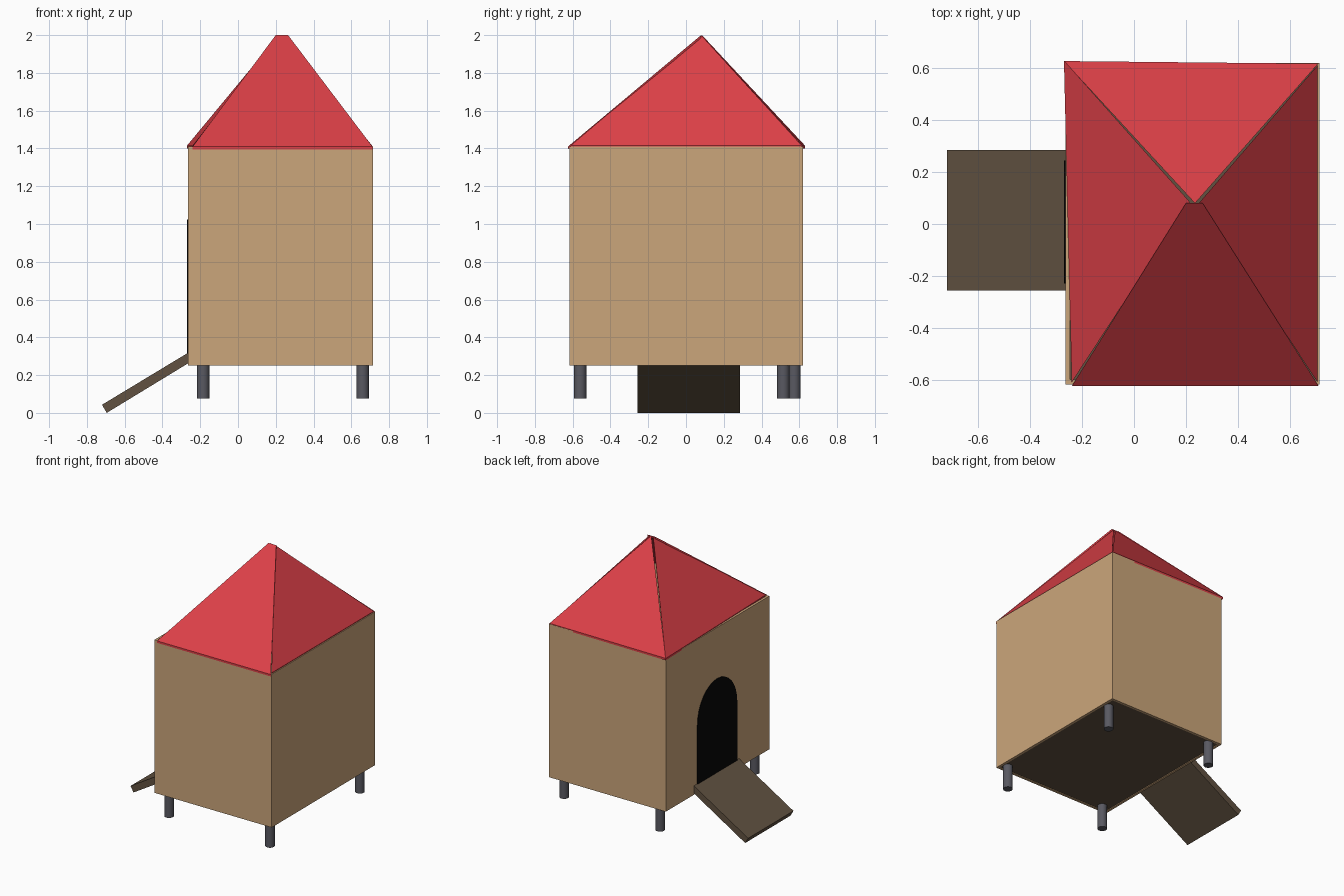
import bpy, bmesh, math
from mathutils import Vector

if "Cube" in bpy.data.objects:
    bpy.data.objects.remove(bpy.data.objects["Cube"])


def material(name, rgb):
    m = bpy.data.materials.new(name)
    m.diffuse_color = (*rgb, 1)
    m.use_nodes = True
    m.node_tree.nodes["Principled BSDF"].inputs["Base Color"].default_value = m.diffuse_color
    return m


TAN = material("tan wood", (0.60, 0.38, 0.196))
RED = material("red roof", (0.72, 0.051, 0.064))
BROWN = material("dark brown wood", (0.119, 0.083, 0.052))
GREY = material("grey metal", (0.10, 0.10, 0.12))
BLACK = material("black opening", (0.002, 0.002, 0.002))


def finish(bm, name, mat):
    bmesh.ops.recalc_face_normals(bm, faces=bm.faces)
    me = bpy.data.meshes.new(name)
    bm.to_mesh(me)
    bm.free()
    me.materials.append(mat)
    ob = bpy.data.objects.new(name, me)
    bpy.context.collection.objects.link(ob)
    return ob


def prism(name, pts, vec, mat):
    """Flat outline pushed along a vector."""
    bm = bmesh.new()
    face = bm.faces.new([bm.verts.new(p) for p in pts])
    ext = bmesh.ops.extrude_face_region(bm, geom=[face], use_keep_orig=True)
    moved = [g for g in ext["geom"] if isinstance(g, bmesh.types.BMVert)]
    bmesh.ops.translate(bm, verts=moved, vec=Vector(vec))
    return finish(bm, name, mat)


def box(name, x0, x1, y0, y1, z0, z1, mat):
    pts = [(x0, y0, z0), (x1, y0, z0), (x1, y1, z0), (x0, y1, z0)]
    return prism(name, pts, (0, 0, z1 - z0), mat)


# Walls: four thin boards round a recessed floor
X0, X1, Y0, Y1, Z0, Z1, T = -0.265, 0.715, -0.618, 0.62, 0.25, 1.41, 0.018
box("left_wall", X0, X0 + T, Y0, Y1, Z0, Z1, TAN)
box("right_wall", X1 - T, X1, Y0, Y1, Z0, Z1, TAN)
box("front_wall", X0 + T, X1 - T, Y0, Y0 + T, Z0, Z1, TAN)
box("back_wall", X0 + T, X1 - T, Y1 - T, Y1, Z0, Z1, TAN)
box("floor", X0 + T, X1 - T, Y0 + T, Y1 - T, Z0 + 0.005, Z0 + 0.03, BROWN)

# Roof: four sloping sheets meeting at the peak
thick = (0, 0, -0.015)
prism("front_roof", [(-0.24, -0.625, 1.41), (0.712, -0.625, 1.41),
                     (0.265, 0.08, 2.0), (0.20, 0.08, 2.0)], thick, RED)
prism("left_roof", [(-0.27, 0.63, 1.415), (-0.24, -0.61, 1.415),
                    (0.215, 0.085, 2.0)], thick, RED)
prism("back_roof", [(-0.27, 0.628, 1.415), (0.71, 0.618, 1.415),
                    (0.235, 0.08, 2.0)], thick, RED)
prism("right_roof", [(0.708, -0.61, 1.415), (0.708, 0.612, 1.415),
                     (0.25, 0.08, 2.0)], thick, RED)

# Arched doorway on the left wall
cy, half, spring, rise = 0.007, 0.237, 0.76, 0.265
arch = [(X0, cy + half, 0.30)]
arch += [(X0, cy + half * math.cos(math.pi * i / 16),
          spring + rise * math.sin(math.pi * i / 16)) for i in range(17)]
arch += [(X0, cy - half, 0.30)]
prism("doorway", arch, (-0.004, 0, 0), BLACK)

# Ramp leaning on the doorway
prism("ramp", [(-0.72, -0.257, 0.043), (-0.695, -0.257, 0.0),
               (-0.24, -0.257, 0.277), (-0.25, -0.257, 0.327)],
      (0, 0.542, 0), BROWN)

# Legs
legs = {"front_left_leg": (-0.185, -0.56), "front_right_leg": (0.66, -0.56),
        "back_left_leg": (-0.185, 0.573), "back_right_leg": (0.66, 0.515)}
for name, (x, y) in legs.items():
    bm = bmesh.new()
    bmesh.ops.create_cone(bm, cap_ends=True, segments=24, radius1=0.033,
                          radius2=0.033, depth=0.185)
    bmesh.ops.translate(bm, verts=bm.verts, vec=(x, y, 0.075 + 0.0925))
    ob = finish(bm, name, GREY)
    bpy.context.view_layer.objects.active = ob
    ob.select_set(True)
    bpy.ops.object.shade_smooth_by_angle(angle=math.radians(40))
    ob.select_set(False)
